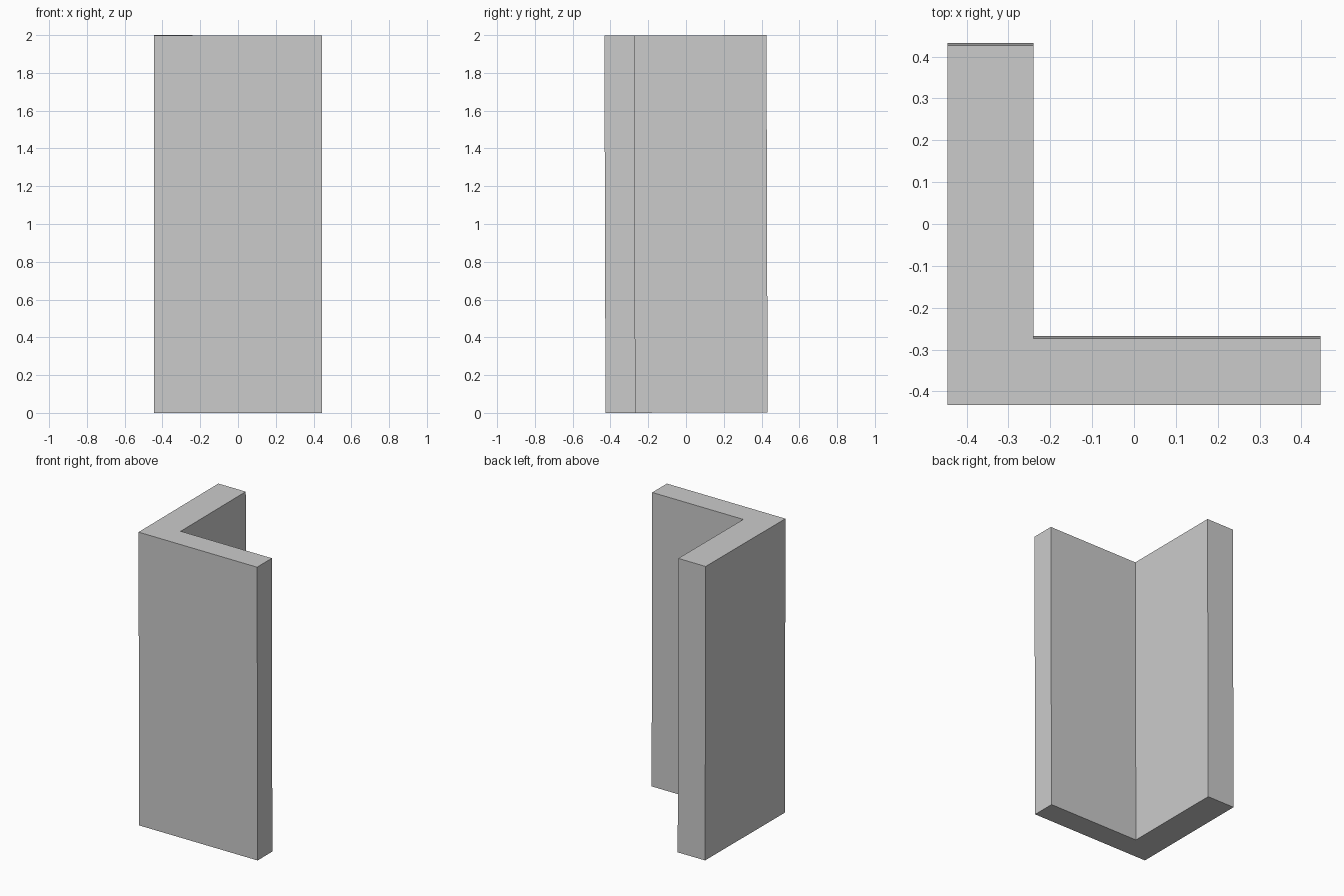
import bpy, bmesh
from mathutils import Matrix, Vector

if "Cube" in bpy.data.objects:
    bpy.data.objects.remove(bpy.data.objects["Cube"])

# L-shaped profile, extruded upwards
H = 1.9974
TILT = 0.003
profile = [(-0.446, -0.429), (0.446, -0.429), (0.446, -0.2705),
           (-0.24, -0.2705), (-0.24, 0.429), (-0.446, 0.429)]

bm = bmesh.new()
base = bm.faces.new([bm.verts.new((x, y, -H / 2)) for x, y in profile])
ext = bmesh.ops.extrude_face_region(bm, geom=[base], use_keep_orig=True)
top = [v for v in ext["geom"] if isinstance(v, bmesh.types.BMVert)]
bmesh.ops.translate(bm, verts=top, vec=Vector((0, 0, H)))

# The column leans very slightly forwards
bmesh.ops.rotate(bm, verts=bm.verts, cent=(0, 0, 0), matrix=Matrix.Rotation(TILT, 3, 'X'))
low = min(v.co.z for v in bm.verts)
bmesh.ops.translate(bm, verts=bm.verts, vec=Vector((0, 0, -low)))
bmesh.ops.recalc_face_normals(bm, faces=bm.faces)

mesh = bpy.data.meshes.new("corner_column")
bm.to_mesh(mesh)
bm.free()
bpy.context.collection.objects.link(bpy.data.objects.new("corner_column", mesh))
